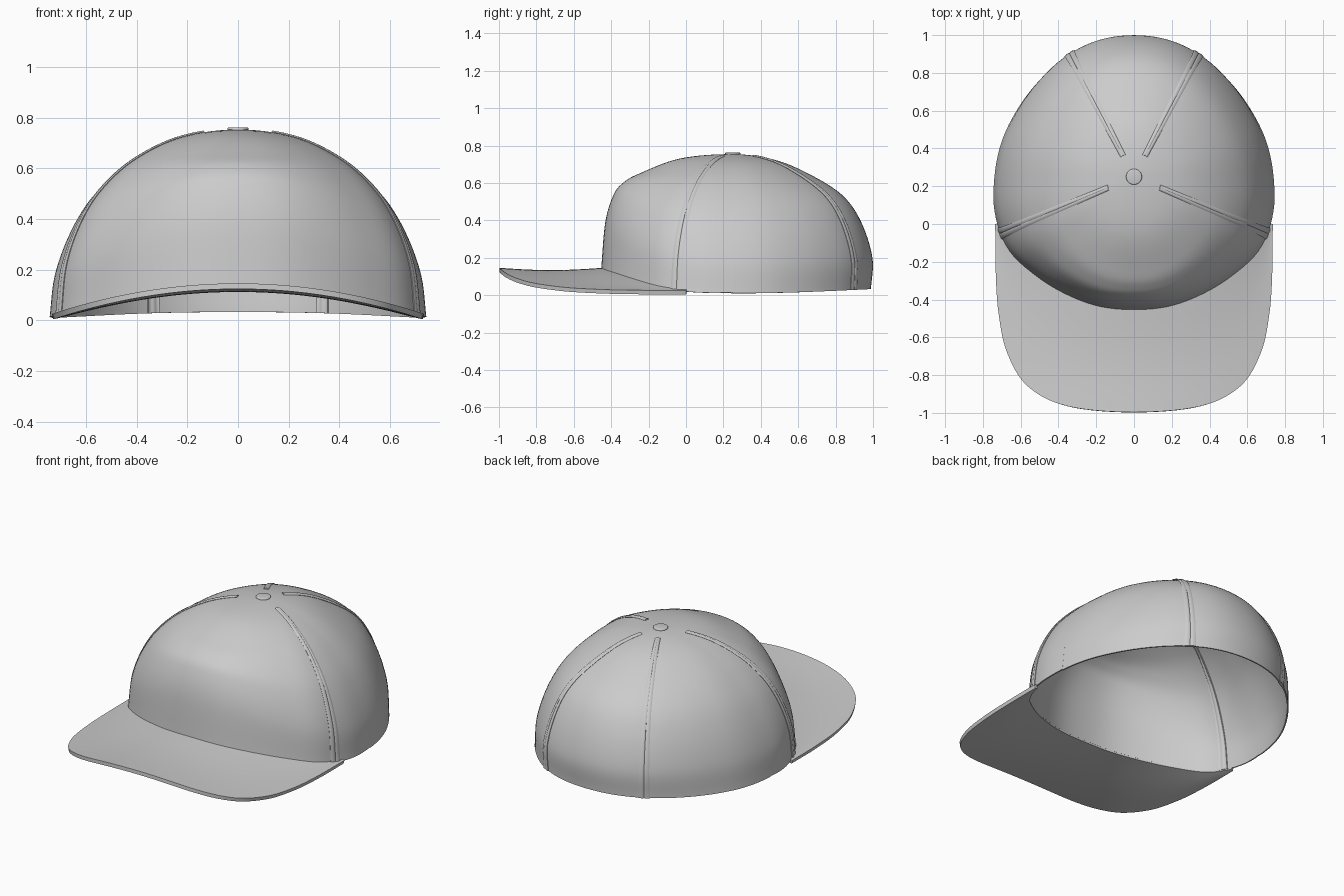
import bpy, bmesh, math
from mathutils import Vector

if "Cube" in bpy.data.objects:
    bpy.data.objects.remove(bpy.data.objects["Cube"])

APEX_Y = 0.25
# Crown profiles from apex to hem: (share of base radius, height)
FRONT = [(0, .75), (.4, .727), (.71, .647), (.83, .60), (.905, .535), (.968, .39), (1, .13)]
SIDE = [(0, .75), (.3, .718), (.55, .63), (.75, .50), (.88, .355), (.97, .18), (1, .01)]
BACK = [(0, .75), (.27, .725), (.5, .66), (.765, .54), (.907, .395), (.99, .2), (.98, .033)]
# Base radius around the apex, every 15 degrees from front to back
RADII = [.70, .707, .715, .735, .765, .758, .735, .722, .713, .718, .735, .748, .75]
# Half of the brim outline, side to front
BRIM = [(.732, .0), (.73, -.25), (.715, -.47), (.67, -.68), (.56, -.86), (.35, -.965), (0, -.997)]
BRIM_END = math.radians(-19)


def spline(pts, t, first=None):
    """Catmull-Rom point at t in 0..1."""
    pts = [Vector(p) for p in pts]
    n = len(pts) - 1
    i = min(int(t * n), n - 1)
    f = t * n - i
    b, c = pts[i], pts[i + 1]
    a = pts[i - 1] if i else (Vector(first) if first else 2 * b - c)
    d = pts[i + 2] if i + 2 <= n else 2 * c - b
    return .5 * (2 * b + (c - a) * f + (2 * a - 5 * b + 4 * c - d) * f * f
                 + (3 * b - a - 3 * c + d) * f ** 3)


def base_radius(th):
    up = math.asin(max(-1, min(1, math.sin(th))))
    k = (up + math.pi / 2) / math.pi
    near = lambda j: RADII[12 - abs(12 - abs(j))]
    i = min(int(k * 12), 11)
    ring = [(near(i + j), 0) for j in (-1, 0, 1, 2)]
    return spline(ring, (1 + k * 12 - i) / 3)[0]


def brim_height(x):
    return .135 - .121 * (x / .735) ** 2


def crown_point(th, t):
    s = math.sin(th)
    end = FRONT if s < 0 else BACK
    w = s * s
    prof = [Vector(a).lerp(Vector(b), w) for a, b in zip(SIDE, end)]
    rad = base_radius(th)
    if s < 0:
        prof[-1][1] = max(.012, brim_height(rad * math.cos(th)))
    p = spline(prof, t, first=(-prof[1][0], prof[1][1]))
    return Vector((rad * p[0] * math.cos(th), APEX_Y + rad * p[0] * s, p[1]))


def crown_normal(th, t):
    e = .004
    du = crown_point(th + e, t) - crown_point(th - e, t)
    dv = crown_point(th, min(t + e, 1)) - crown_point(th, t - e)
    return dv.cross(du).normalized()


def sheet(name, fn, nu, nv, thickness, angle=40):
    """Thickened smooth sheet from fn(u, v)."""
    bm = bmesh.new()
    g = [[bm.verts.new(fn(i / nu, j / nv)) for j in range(nv + 1)] for i in range(nu + 1)]
    for i in range(nu):
        for j in range(nv):
            bm.faces.new((g[i][j], g[i][j + 1], g[i + 1][j + 1], g[i + 1][j]))
    bmesh.ops.remove_doubles(bm, verts=bm.verts, dist=1e-4)
    me = bpy.data.meshes.new(name)
    bm.to_mesh(me)
    bm.free()
    ob = bpy.data.objects.new(name, me)
    bpy.context.collection.objects.link(ob)
    mod = ob.modifiers.new("thickness", 'SOLIDIFY')
    mod.thickness = thickness
    mod.offset = 0
    smooth(ob, angle)
    return ob


def smooth(ob, angle):
    bpy.ops.object.select_all(action='DESELECT')
    ob.select_set(True)
    bpy.context.view_layer.objects.active = ob
    for m in list(ob.modifiers):
        bpy.ops.object.modifier_apply(modifier=m.name)
    bpy.ops.object.shade_smooth_by_angle(angle=math.radians(angle))


# Crown shell
sheet("crown", lambda u, v: crown_point(u * 2 * math.pi, v), 128, 48, .008)


# Raised seam tapes, tapering towards the button, on both faces of the crown
def seam(name, th):
    def fn(u, v):
        t = .1 + .9 * v
        c = crown_point(th, t)
        r = math.hypot(c.x, c.y - APEX_Y)
        side = 2 * u - 1
        a = th + side * (.006 + .024 * t) / r
        # shallow channel along the middle of the tape
        lift = .003 * abs(math.sin(side * math.pi)) - .001
        return crown_point(a, t) + crown_normal(a, t) * lift
    sheet(name, fn, 12, 40, .018)


for label, deg in (("front", -23), ("back", 62.4)):
    seam(label + "_seam_right", math.radians(deg))
    seam(label + "_seam_left", math.radians(180 - deg))

# Curved brim
OUTLINE = BRIM + [(-x, y) for x, y in reversed(BRIM[:-1])]


def brim_point(u, v):
    th = BRIM_END - u * (math.pi + 2 * BRIM_END)
    r = base_radius(th) * .995
    inner = Vector((r * math.cos(th), APEX_Y + r * math.sin(th)))
    p = inner.lerp(spline(OUTLINE, u), v)
    dip = .012 * math.sin(math.pi * v) * math.sin(math.pi * u)
    return Vector((p.x, p.y, brim_height(p.x) - dip))


sheet("brim", brim_point, 96, 20, .022)

# Top button
bpy.ops.mesh.primitive_cylinder_add(vertices=32, radius=.042, depth=.022,
                                    location=(0, APEX_Y, .751))
button = bpy.context.object
button.name = "top_button"
bev = button.modifiers.new("bevel", 'BEVEL')
bev.width = .006
bev.segments = 3
smooth(button, 40)
